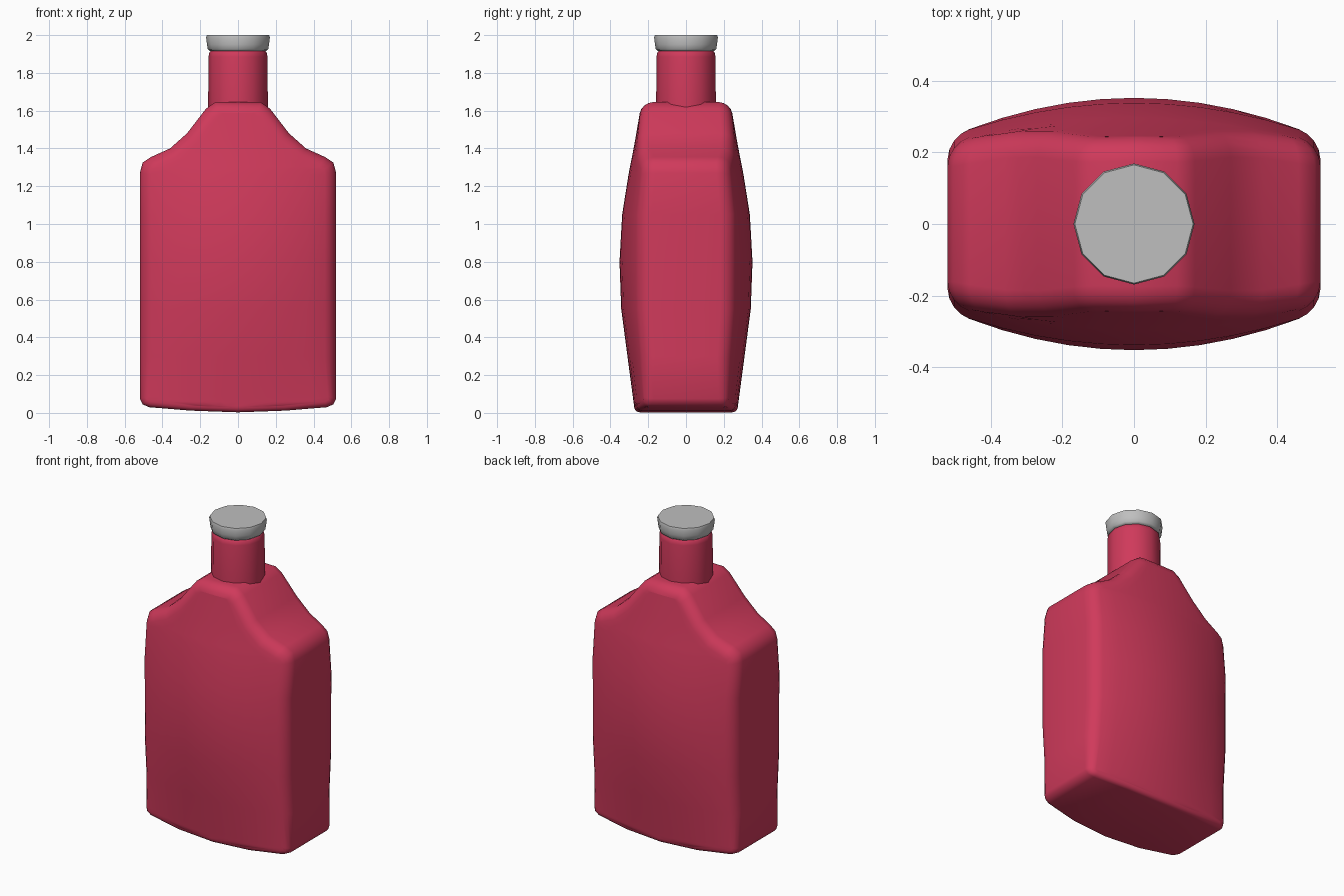
import bpy, bmesh, math
from mathutils import Vector

if "Cube" in bpy.data.objects:
    bpy.data.objects.remove(bpy.data.objects["Cube"])


def material(name, rgb):
    m = bpy.data.materials.new(name)
    m.diffuse_color = (*rgb, 1)
    m.use_nodes = True
    m.node_tree.nodes["Principled BSDF"].inputs["Base Color"].default_value = m.diffuse_color
    return m


RED = material("raspberry red", (0.63, 0.042, 0.105))
GREY = material("cap grey", (0.52, 0.52, 0.52))


def finish(bm, name, mat, angle):
    bmesh.ops.remove_doubles(bm, verts=bm.verts, dist=0.0005)
    bmesh.ops.recalc_face_normals(bm, faces=bm.faces)
    me = bpy.data.meshes.new(name)
    bm.to_mesh(me)
    bm.free()
    me.materials.append(mat)
    ob = bpy.data.objects.new(name, me)
    bpy.context.collection.objects.link(ob)
    bpy.ops.object.select_all(action='DESELECT')
    ob.select_set(True)
    bpy.context.view_layer.objects.active = ob
    bpy.ops.object.shade_smooth_by_angle(angle=math.radians(angle))
    return ob


def quad(bm, pts):
    bm.faces.new([bm.verts.new(p) for p in pts])


def interp(table, z):
    for (z0, v0), (z1, v1) in zip(table, table[1:]):
        if z <= z1:
            return v0 + (v1 - v0) * max(0, (z - z0) / (z1 - z0))
    return table[-1][1]


# Body: half of the front outline, bottom centre to top centre
half = [(0, 0.003), (0.25, 0.012), (0.47, 0.03), (0.505, 0.045), (0.52, 0.075),
        (0.52, 0.3), (0.52, 0.55), (0.52, 0.8), (0.52, 1.05), (0.52, 1.27),
        (0.505, 1.325), (0.46, 1.355), (0.36, 1.40), (0.27, 1.48),
        (0.17, 1.61), (0.12, 1.645), (0, 1.645)]
n = len(half)
outline = [Vector(p) for p in half] + [Vector((-x, z)) for x, z in half[-2:0:-1]]
N = len(outline)
# Half depth on the centre line, and how much it drops towards the sides
centre = [(0, 0.27), (0.3, 0.31), (0.55, 0.343), (0.8, 0.352), (1.05, 0.338),
          (1.27, 0.303), (1.4, 0.277), (1.645, 0.235)]
drop = [(0, 0.055), (0.3, 0.085), (0.75, 0.115), (1.27, 0.08), (1.645, 0.05)]


def depth(x, z):
    return interp(centre, z) - interp(drop, z) * (x / 0.52) ** 2


def rim_radius(i):
    i = min(i, N - i)
    return {0: 0.025, 1: 0.025, 2: 0.03, 3: 0.035, 4: 0.045}.get(i, 0.06)


def inward(i):
    a = (outline[i] - outline[i - 1]).normalized()
    b = (outline[(i + 1) % N] - outline[i]).normalized()
    t = a + b
    return Vector((-t.y, t.x)).normalized()


STEPS, COLS = 4, 10


def rim_point(i, k, side):
    r, t = rim_radius(i), k / STEPS * math.pi / 2
    p = outline[i] + inward(i) * r * (1 - math.cos(t))
    return Vector((p.x, side * (depth(p.x, p.y) - r * (1 - math.sin(t))), p.y))


bm = bmesh.new()
for i in range(N):
    j = (i + 1) % N
    # narrow side wall, then rounded rims front and back
    quad(bm, [rim_point(i, 0, -1), rim_point(j, 0, -1), rim_point(j, 0, 1), rim_point(i, 0, 1)])
    for side in (-1, 1):
        for k in range(STEPS):
            quad(bm, [rim_point(i, k, side), rim_point(j, k, side),
                      rim_point(j, k + 1, side), rim_point(i, k + 1, side)])


def face_point(i, c, side):
    p = rim_point(i, STEPS, side)
    x = p.x * (2 * c / COLS - 1)
    return Vector((x, side * depth(x, p.z), p.z))


# bulged front and back faces
for side in (-1, 1):
    for i in range(n - 1):
        for c in range(COLS):
            quad(bm, [face_point(i, c, side), face_point(i, c + 1, side),
                      face_point(i + 1, c + 1, side), face_point(i + 1, c, side)])
finish(bm, "bottle_body", RED, 60)


def lathe(name, profile, mat, angle, sides=12):
    bm = bmesh.new()
    for s in range(sides):
        a, b = (math.tau * q / sides for q in (s, s + 1))
        for (r0, z0), (r1, z1) in zip(profile, profile[1:]):
            quad(bm, [(r0 * math.cos(a), r0 * math.sin(a), z0),
                      (r0 * math.cos(b), r0 * math.sin(b), z0),
                      (r1 * math.cos(b), r1 * math.sin(b), z1),
                      (r1 * math.cos(a), r1 * math.sin(a), z1)])
    return finish(bm, name, mat, angle)


# Neck and cap
lathe("bottle_neck", [(0, 1.58), (0.158, 1.58), (0.158, 1.64), (0.156, 1.885),
                      (0.152, 1.907), (0.14, 1.92), (0, 1.92)], RED, 50)
lathe("bottle_cap", [(0, 1.915), (0.148, 1.915), (0.16, 1.925), (0.164, 1.95),
                     (0.169, 1.988), (0.165, 2.0), (0, 2.0)], GREY, 50)
